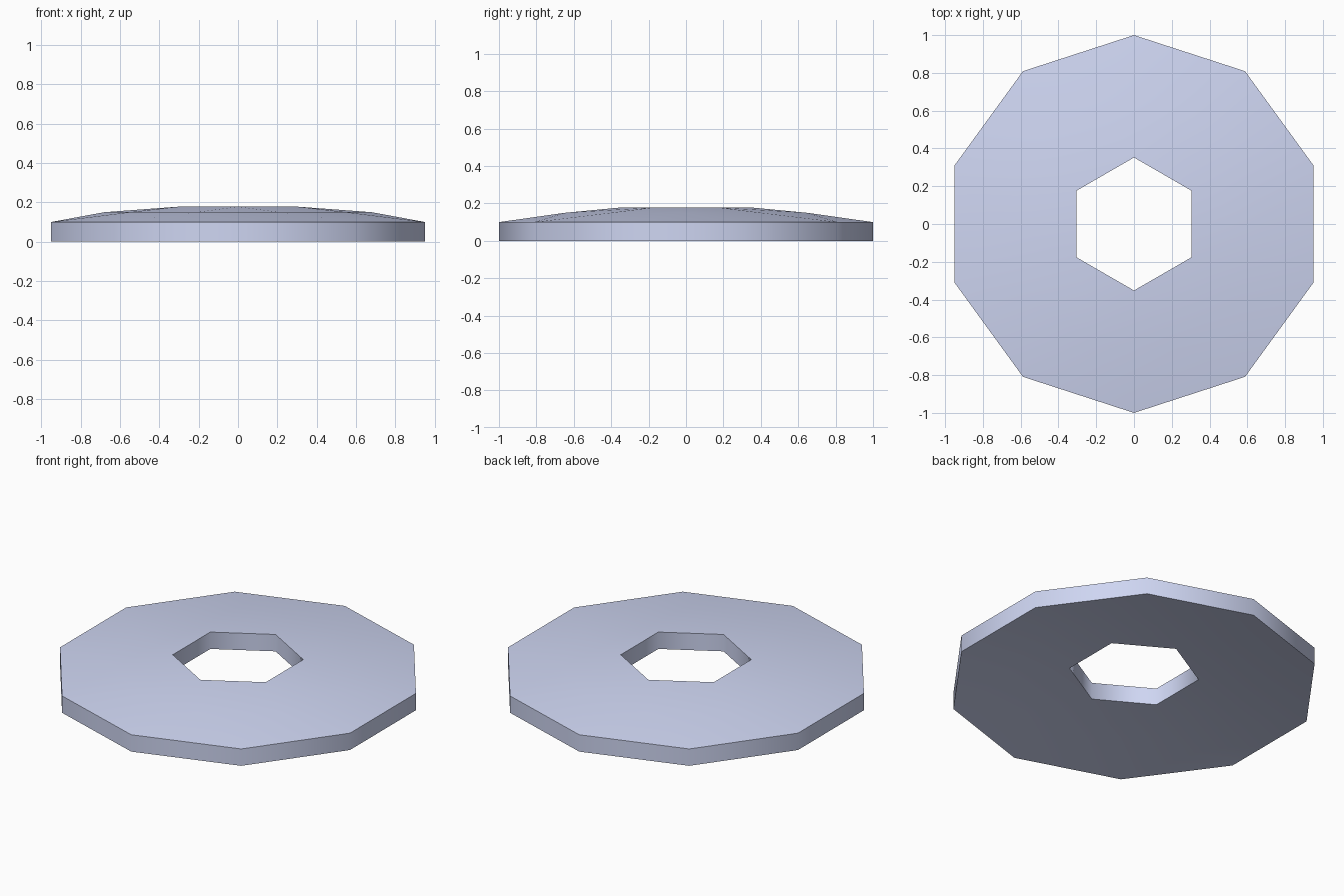
import bpy, bmesh, math

if "Cube" in bpy.data.objects:
    bpy.data.objects.remove(bpy.data.objects["Cube"])


def ring(bm, sides, radius, z, start):
    for i in range(sides):
        a = start + i * math.tau / sides
        bm.verts.new((radius * math.cos(a), radius * math.sin(a), z))


bm = bmesh.new()
up = math.pi / 2

# Domed underside: decagon rim, staggered middle ring, hexagonal hole
ring(bm, 10, 1.0, 0.0, up)
ring(bm, 10, 0.68, 0.05, 0)
ring(bm, 6, 0.352, 0.078, up)
bmesh.ops.convex_hull(bm, input=bm.verts[:])
bm.normal_update()
bmesh.ops.delete(bm, geom=[f for f in bm.faces if abs(f.normal.z) > 0.9999],
                 context='FACES')

# Thicken upward into an even shell with rim and hole walls
res = bmesh.ops.extrude_face_region(bm, geom=bm.faces[:], use_keep_orig=True)
bmesh.ops.translate(bm, vec=(0, 0, 0.10),
                    verts=[g for g in res["geom"] if isinstance(g, bmesh.types.BMVert)])
bmesh.ops.recalc_face_normals(bm, faces=bm.faces[:])

mesh = bpy.data.meshes.new("washer_disc")
bm.to_mesh(mesh)
bm.free()
disc = bpy.data.objects.new("washer_disc", mesh)
bpy.context.collection.objects.link(disc)

# Blue finish
blue = bpy.data.materials.new("blue")
blue.diffuse_color = (0.62, 0.67, 0.89, 1)
blue.use_nodes = True
blue.node_tree.nodes["Principled BSDF"].inputs["Base Color"].default_value = blue.diffuse_color
mesh.materials.append(blue)

bpy.context.view_layer.objects.active = disc
disc.select_set(True)
bpy.ops.object.shade_smooth_by_angle(angle=math.radians(65))
